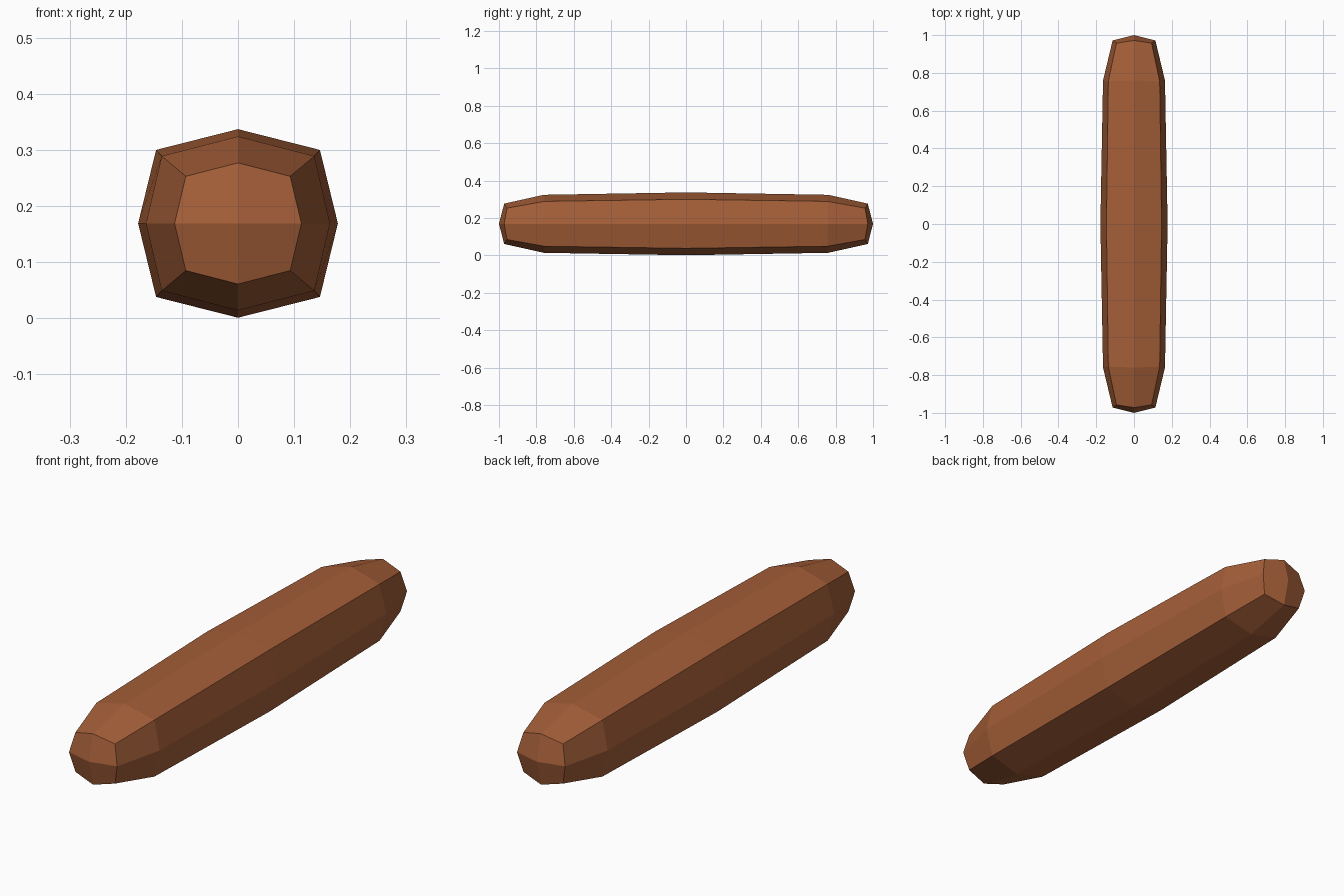
import bpy, bmesh

if "Cube" in bpy.data.objects:
    bpy.data.objects.remove(bpy.data.objects["Cube"])

brown = bpy.data.materials.new("sausage brown")
brown.diffuse_color = (0.37, 0.112, 0.039, 1)
brown.use_nodes = True
brown.node_tree.nodes["Principled BSDF"].inputs["Base Color"].default_value = brown.diffuse_color

CZ = 0.169  # height of the long axis

# half of the body: y of edge middles, y of corners, half width, half height, corner x, corner z
end = (0.972, 0.957, 0.113, 0.108, 0.093, 0.084)
shoulder = (0.76, 0.755, 0.164, 0.155, 0.136, 0.120)
middle = (0.0, 0.0, 0.178, 0.168, 0.146, 0.131)

bm = bmesh.new()


def ring(spec, side):
    """Eight-sided rounded-square section across the y axis."""
    ym, yc, w, h, cx, cz = spec
    pts = [(w, 0, ym), (cx, cz, yc), (0, h, ym), (-cx, cz, yc),
           (-w, 0, ym), (-cx, -cz, yc), (0, -h, ym), (cx, -cz, yc)]
    return [bm.verts.new((x, side * y, CZ + z)) for x, z, y in pts]


# body sides
rings = [ring(end, -1), ring(shoulder, -1), ring(middle, 1), ring(shoulder, 1), ring(end, 1)]
for a, b in zip(rings, rings[1:]):
    for i in range(8):
        j = (i + 1) % 8
        bm.faces.new((a[i], a[j], b[j], b[i]))

# end caps: four quads meeting at a shallow tip
for r, y in ((rings[0], -1), (rings[-1], 1)):
    tip = bm.verts.new((0, y, CZ))
    for i in range(0, 8, 2):
        bm.faces.new((tip, r[i], r[i + 1], r[(i + 2) % 8]))

bmesh.ops.recalc_face_normals(bm, faces=bm.faces)
mesh = bpy.data.meshes.new("sausage")
bm.to_mesh(mesh)
bm.free()
mesh.materials.append(brown)
bpy.context.collection.objects.link(bpy.data.objects.new("sausage", mesh))
